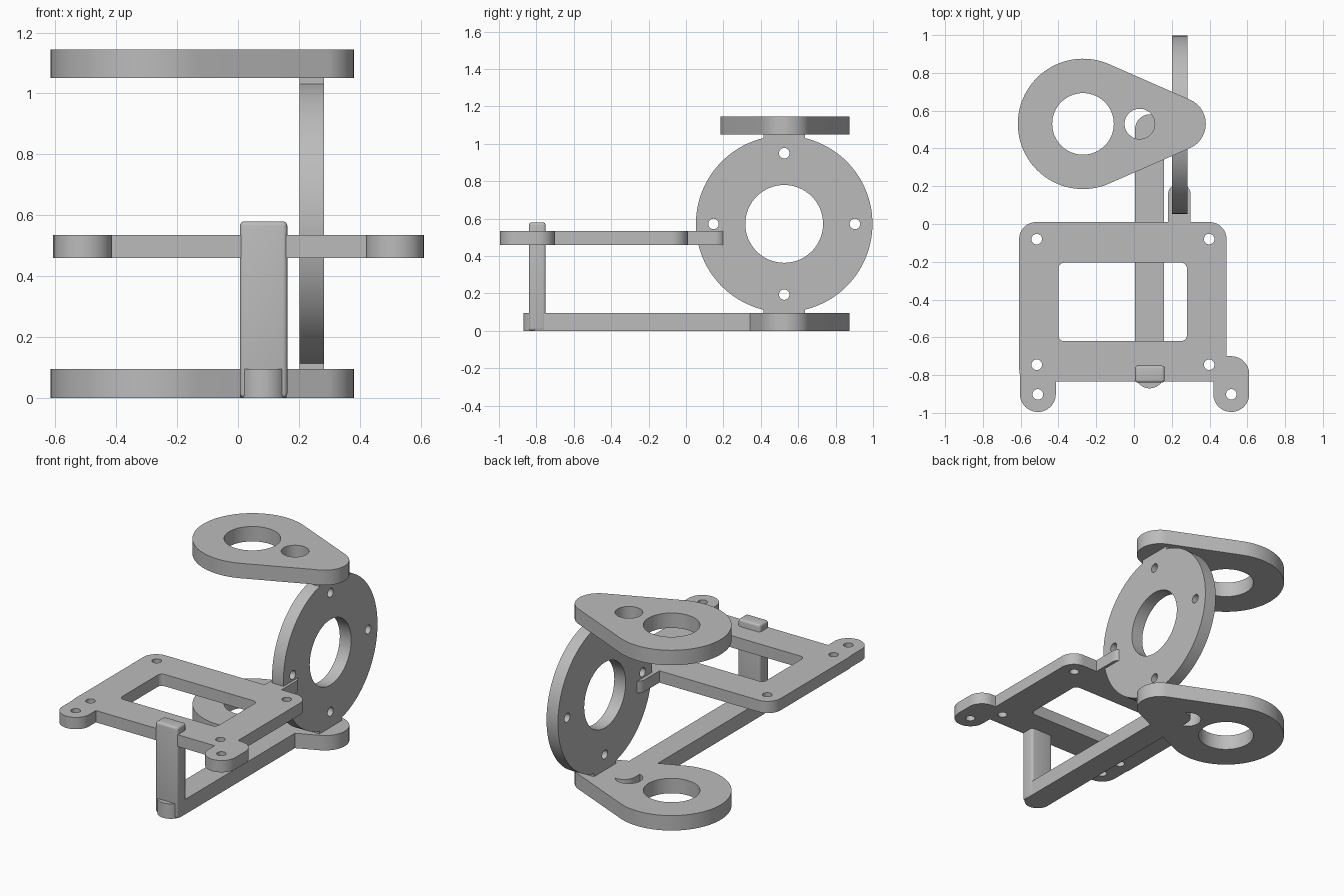
import bpy, bmesh
from math import sin, cos, tan, asin, acos, pi, radians
from mathutils import Matrix, Vector

if "Cube" in bpy.data.objects:
    bpy.data.objects.remove(bpy.data.objects["Cube"])

grey = bpy.data.materials.new("plain_grey")
grey.use_nodes = True
grey.diffuse_color = (0.5, 0.5, 0.5, 1)
grey.node_tree.nodes["Principled BSDF"].inputs["Base Color"].default_value = (0.5, 0.5, 0.5, 1)


def arc(cx, cy, r, a0, a1, n=32):
    return [(cx + r * cos(a0 + (a1 - a0) * i / n), cy + r * sin(a0 + (a1 - a0) * i / n))
            for i in range(n + 1)]


def circle(cx, cy, r, n=48):
    return arc(cx, cy, r, 0, 2 * pi, n)[:-1]


def rounded(corners, n=16):
    """Outline through (x, y, radius) corners, each filleted."""
    out = []
    for i, (x, y, r) in enumerate(corners):
        p = Vector((x, y))
        if r == 0:
            out.append((x, y))
            continue
        u = (Vector(corners[i - 1][:2]) - p).normalized()
        v = (Vector(corners[(i + 1) % len(corners)][:2]) - p).normalized()
        half = acos(max(-1, min(1, u.dot(v)))) / 2
        centre = p + (u + v).normalized() * r / sin(half)
        start = p + u * r / tan(half) - centre
        end = p + v * r / tan(half) - centre
        sweep = pi - 2 * half
        for k in range(n + 1):
            t = k / n
            q = centre + (start * sin((1 - t) * sweep) + end * sin(t * sweep)) / sin(sweep)
            out.append((q.x, q.y))
    return out


def finish(name, bm):
    bmesh.ops.recalc_face_normals(bm, faces=bm.faces)
    mesh = bpy.data.meshes.new(name)
    bm.to_mesh(mesh)
    bm.free()
    mesh.materials.append(grey)
    obj = bpy.data.objects.new(name, mesh)
    bpy.context.collection.objects.link(obj)
    bpy.ops.object.select_all(action='DESELECT')
    obj.select_set(True)
    bpy.context.view_layer.objects.active = obj
    bpy.ops.object.shade_smooth_by_angle(angle=radians(30))
    return obj


def plate(name, outline, holes, low, high, turn=None):
    """Extrude an outline with holes from low to high."""
    bm = bmesh.new()
    edges = []
    for loop in [outline] + holes:
        pts = [p for i, p in enumerate(loop)
               if (Vector(p) - Vector(loop[i - 1])).length > 1e-5]
        verts = [bm.verts.new((x, y, low)) for x, y in pts]
        edges += [bm.edges.new((verts[i - 1], verts[i])) for i in range(len(verts))]
    bmesh.ops.triangle_fill(bm, use_beauty=True, edges=edges, normal=(0, 0, 1))
    ext = bmesh.ops.extrude_face_region(bm, geom=bm.faces[:])
    top = [g for g in ext["geom"] if isinstance(g, bmesh.types.BMVert)]
    bmesh.ops.translate(bm, verts=top, vec=(0, 0, high - low))
    if turn:
        bm.transform(turn)
    return finish(name, bm)


# Teardrop plates, top and bottom
bx, tx, cy, R, r = -0.27, 0.24, 0.53, 0.345, 0.14
a = acos((R - r) / (tx - bx))
teardrop = arc(bx, cy, R, a, 2 * pi - a, 64) + arc(tx, cy, r, -a, a)
for name, z in (("bottom_teardrop", 0), ("top_teardrop", 1.05)):
    plate(name, teardrop, [circle(bx, cy, 0.163, 64), circle(0.03, cy, 0.08)], z, z + 0.095)

# Upright ring with joining tabs, drawn in y and z, extruded along x
dy, dz, rad, half_tab = 0.525, 0.572, 0.472, 0.11
t = asin(half_tab / rad)
ring = arc(dy, dz, rad, -pi / 2 + t, pi / 2 - t, 64)
ring += [(dy + half_tab, 1.055), (dy - half_tab, 1.055)]
ring += arc(dy, dz, rad, pi / 2 + t, 3 * pi / 2 - t, 64)
ring += [(dy - half_tab, 0.09), (dy + half_tab, 0.09)]
ring_holes = [circle(dy, dz, 0.208, 64)]
ring_holes += [circle(dy + 0.378 * cos(k * pi / 2), dz + 0.378 * sin(k * pi / 2), 0.028, 24)
               for k in range(4)]
to_side = Matrix(((0, 0, 1, 0), (1, 0, 0, 0), (0, 1, 0, 0), (0, 0, 0, 1)))
plate("upright_ring", ring, ring_holes, 0.202, 0.282, to_side)

# Middle frame with rear tab, two ears, window and screw holes
frame = rounded([
    (-0.608, 0.01, 0.09), (0.18, 0.01, 0), (0.18, 0.215, 0.06), (0.3, 0.215, 0.06),
    (0.3, 0.01, 0), (0.49, 0.01, 0.09), (0.49, -0.7, 0), (0.61, -0.7, 0.095),
    (0.61, -0.995, 0.095), (0.42, -0.995, 0.095), (0.42, -0.835, 0),
    (-0.414, -0.835, 0), (-0.414, -0.995, 0.095), (-0.604, -0.995, 0.095),
    (-0.604, -0.8, 0), (-0.608, -0.77, 0)])
window = rounded([(-0.4, -0.205, 0.03), (0.28, -0.205, 0.03),
                  (0.28, -0.62, 0.03), (-0.4, -0.62, 0.03)], 8)
screws = [circle(x, y, 0.028, 24) for x in (-0.515, 0.398) for y in (-0.08, -0.745)]
screws += [circle(x, -0.902, 0.028, 24) for x in (-0.509, 0.515)]
plate("middle_frame", frame, [window] + screws, 0.46, 0.535)

# Long base bar with round ends
bar = arc(0.083, 0.503, 0.077, 0, pi) + arc(0.083, -0.793, 0.077, pi, 2 * pi)
plate("base_bar", bar, [], 0, 0.095)

# Front post with softened edges
bm = bmesh.new()
bmesh.ops.create_cube(bm, size=1, matrix=Matrix.Translation((0.084, -0.795, 0.29))
                      @ Matrix.Diagonal((0.156, 0.09, 0.58, 1)))
bmesh.ops.bevel(bm, geom=bm.edges[:], offset=0.015, segments=4, profile=0.5, affect='EDGES')
finish("front_post", bm)
